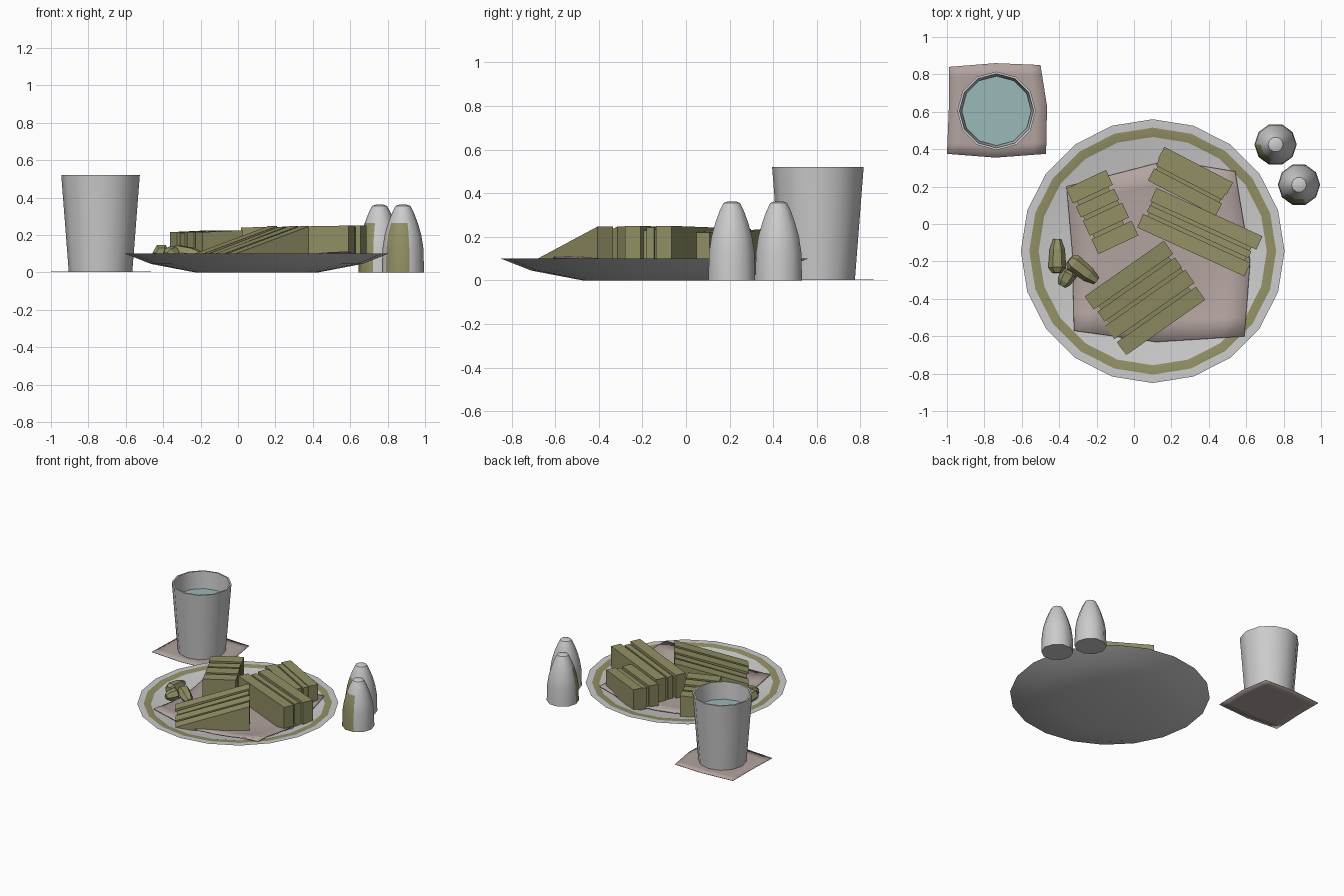
import bpy, bmesh, math, random
from mathutils import Vector

if "Cube" in bpy.data.objects:
    bpy.data.objects.remove(bpy.data.objects["Cube"])

random.seed(4)


def mat(name, r, g, b):
    m = bpy.data.materials.new(name)
    m.diffuse_color = (r, g, b, 1)
    m.use_nodes = True
    m.node_tree.nodes["Principled BSDF"].inputs["Base Color"].default_value = m.diffuse_color
    return m


OLIVE = mat("olive", 0.29, 0.28, 0.13)
BROWN = mat("napkin_brown", 0.45, 0.37, 0.35)
WATER = mat("water_blue", 0.32, 0.48, 0.48)
GREY = mat("plain_grey", 0.8, 0.8, 0.8)


def finish(name, bm, mats=(), smooth=None):
    bmesh.ops.recalc_face_normals(bm, faces=bm.faces)
    me = bpy.data.meshes.new(name)
    bm.to_mesh(me)
    bm.free()
    ob = bpy.data.objects.new(name, me)
    bpy.context.collection.objects.link(ob)
    for m in mats:
        me.materials.append(m)
    if smooth:
        bpy.ops.object.select_all(action='DESELECT')
        ob.select_set(True)
        bpy.context.view_layer.objects.active = ob
        bpy.ops.object.shade_smooth_by_angle(angle=math.radians(smooth))
    return ob


def lathe(name, profile, n, cx, cy, mats=(), accent=lambda seg, side: 0, smooth=38):
    """Spin an (r, z) profile with n sides, capping both ends."""
    bm = bmesh.new()
    rings = [[bm.verts.new((cx + r * math.cos(k * math.tau / n),
                            cy + r * math.sin(k * math.tau / n), z))
              for k in range(n)] for r, z in profile]
    for s in range(len(rings) - 1):
        a, b = rings[s], rings[s + 1]
        for k in range(n):
            j = (k + 1) % n
            f = bm.faces.new((a[k], a[j], b[j], b[k]))
            f.material_index = accent(s, k)
    bm.faces.new(rings[0][::-1])
    bm.faces.new(rings[-1])
    return finish(name, bm, mats, smooth)


# Plate with an olive band on the rim
PX, PY = 0.10, -0.145
plate = [(0.33, 0), (0.565, 0.045), (0.705, 0.10), (0.66, 0.10),
         (0.61, 0.095), (0.45, 0.05)]
lathe("plate", plate, 20, PX, PY, (GREY, OLIVE), lambda s, k: int(s == 3))


def plate_z(x, y):
    r = math.hypot(x - PX, y - PY)
    return 0.062 + 0.05 * min(1, max(0, (r - 0.42) / 0.19))


# Napkins: sheets spanned by eight outline points, corner / mid / corner ...
def napkin(name, p, height, thick):
    p = [Vector(q) for q in p]
    n = 8

    def quad(a, m, b, t):
        return a.lerp(m, 2 * t) if t < 0.5 else m.lerp(b, 2 * t - 1)

    def point(u, v):
        low, high = quad(p[0], p[1], p[2], u), quad(p[6], p[5], p[4], u)
        left, right = quad(p[0], p[7], p[6], v), quad(p[2], p[3], p[4], v)
        flat = p[0].lerp(p[2], u).lerp(p[6].lerp(p[4], u), v)
        return low.lerp(high, v) + left.lerp(right, u) - flat

    bm = bmesh.new()
    grid = []
    for j in range(n + 1):
        row = []
        for i in range(n + 1):
            q = point(i / n, j / n)
            row.append(bm.verts.new((q.x, q.y, height(q.x, q.y))))
        grid.append(row)
    for j in range(n):
        for i in range(n):
            bm.faces.new((grid[j][i], grid[j][i + 1], grid[j + 1][i + 1], grid[j + 1][i]))
    ob = finish(name, bm, (BROWN,), 38)
    mod = ob.modifiers.new("thickness", 'SOLIDIFY')
    mod.thickness = thick
    return ob


napkin("plate_napkin", [(-0.32, -0.57), (0.12, -0.63), (0.59, -0.60), (0.62, -0.2),
                        (0.54, 0.28), (0.18, 0.34), (-0.36, 0.20), (-0.33, -0.15)],
       plate_z, 0.006)
napkin("cup_napkin", [(-1.0, 0.375), (-0.74, 0.355), (-0.47, 0.375), (-0.465, 0.63),
                      (-0.50, 0.85), (-0.74, 0.86), (-0.99, 0.84), (-0.99, 0.62)],
       lambda x, y: 0.004, 0.003)

# Cup and its water
CX, CY = -0.735, 0.605
lathe("cup", [(0.17, 0.004), (0.21, 0.52), (0.198, 0.52), (0.16, 0.03)], 12, CX, CY)
lathe("water", [(0.159, 0.032), (0.186, 0.39)], 12, CX, CY, (WATER,))

# Shakers with an olive label on two lower sides
shaker = [(0.113, 0), (0.109, 0.13), (0.098, 0.20), (0.079, 0.265),
          (0.058, 0.32), (0.04, 0.355), (0.02, 0.362)]
for name, x, y, first in (("back_shaker", 0.757, 0.425, 5), ("front_shaker", 0.882, 0.21, 6)):
    lathe(name, shaker, 10, x, y, (GREY, OLIVE),
          lambda s, k: int(s < 3 and k in (first, first + 1)))


# Sandwiches: upright layers side by side, each a prism along the long axis
def sandwich(name, origin, angle, length, width, z0, z1, layers):
    a = math.radians(angle)
    u, v = Vector((math.cos(a), math.sin(a), 0)), Vector((-math.sin(a), math.cos(a), 0))
    o = Vector((*origin, 0))
    bm = bmesh.new()
    total, w = sum(t for t, _ in layers), 0
    for t, inset in layers:
        t *= width / total
        s = inset * 0.6 + random.uniform(-0.006, 0.006)
        e = length - inset + random.uniform(-0.008, 0.008)
        prof = [(s, 0.062), (e, 0.062), (e, z1 - inset * 0.7), (s, z0 - inset * 0.7)]
        sides = [[bm.verts.new(o + u * d + v * c + Vector((0, 0, z))) for d, z in prof]
                 for c in (w, w + t)]
        bm.faces.new(sides[0])
        bm.faces.new(sides[1])
        for i in range(4):
            j = (i + 1) % 4
            bm.faces.new((sides[0][i], sides[0][j], sides[1][j], sides[1][i]))
        w += t
    return finish(name, bm, (OLIVE,))


full = [(4, 0), (1, 0.035), (4, 0), (1, 0.02), (3, 0.005), (1, 0.03), (4, 0)]
sandwich("wedge_sandwich", (-0.04, -0.70), 35, 0.52, 0.385, 0.088, 0.247, full)
sandwich("long_sandwich", (0.02, -0.02), -24.5, 0.62, 0.235, 0.24, 0.25,
         [(4, 0), (1, 0.03), (2, 0.01), (1, 0.025), (4, 0)])
sandwich("back_sandwich", (0.07, 0.235), -27.5, 0.42, 0.20, 0.235, 0.22,
         [(4, 0), (1, 0.025), (2, 0.01), (4, 0)])
sandwich("left_sandwich", (-0.195, -0.163), 25, 0.235, 0.39, 0.215, 0.225, full)


# Pickles: tapered six-sided chunks
def pickle(name, p, q, r):
    p, q = Vector(p), Vector(q)
    rot = (q - p).to_track_quat('Z', 'Y')
    bm = bmesh.new()
    rings = []
    for t, k in ((0, 0.6), (0.15, 1), (0.7, 0.85), (1, 0.45)):
        rings.append([bm.verts.new(p.lerp(q, t) + rot @ Vector(
            (r * k * math.cos(i * math.tau / 6), r * k * math.sin(i * math.tau / 6), 0)))
            for i in range(6)])
    for a, b in zip(rings, rings[1:]):
        for i in range(6):
            bm.faces.new((a[i], a[(i + 1) % 6], b[(i + 1) % 6], b[i]))
    bm.faces.new(rings[0])
    bm.faces.new(rings[-1])
    return finish(name, bm, (OLIVE,))


pickle("left_pickle", (-0.41, -0.26, 0.105), (-0.41, -0.08, 0.095), 0.048)
pickle("right_pickle", (-0.345, -0.19, 0.105), (-0.20, -0.305, 0.09), 0.048)
pickle("small_pickle", (-0.34, -0.25, 0.10), (-0.385, -0.33, 0.09), 0.045)
